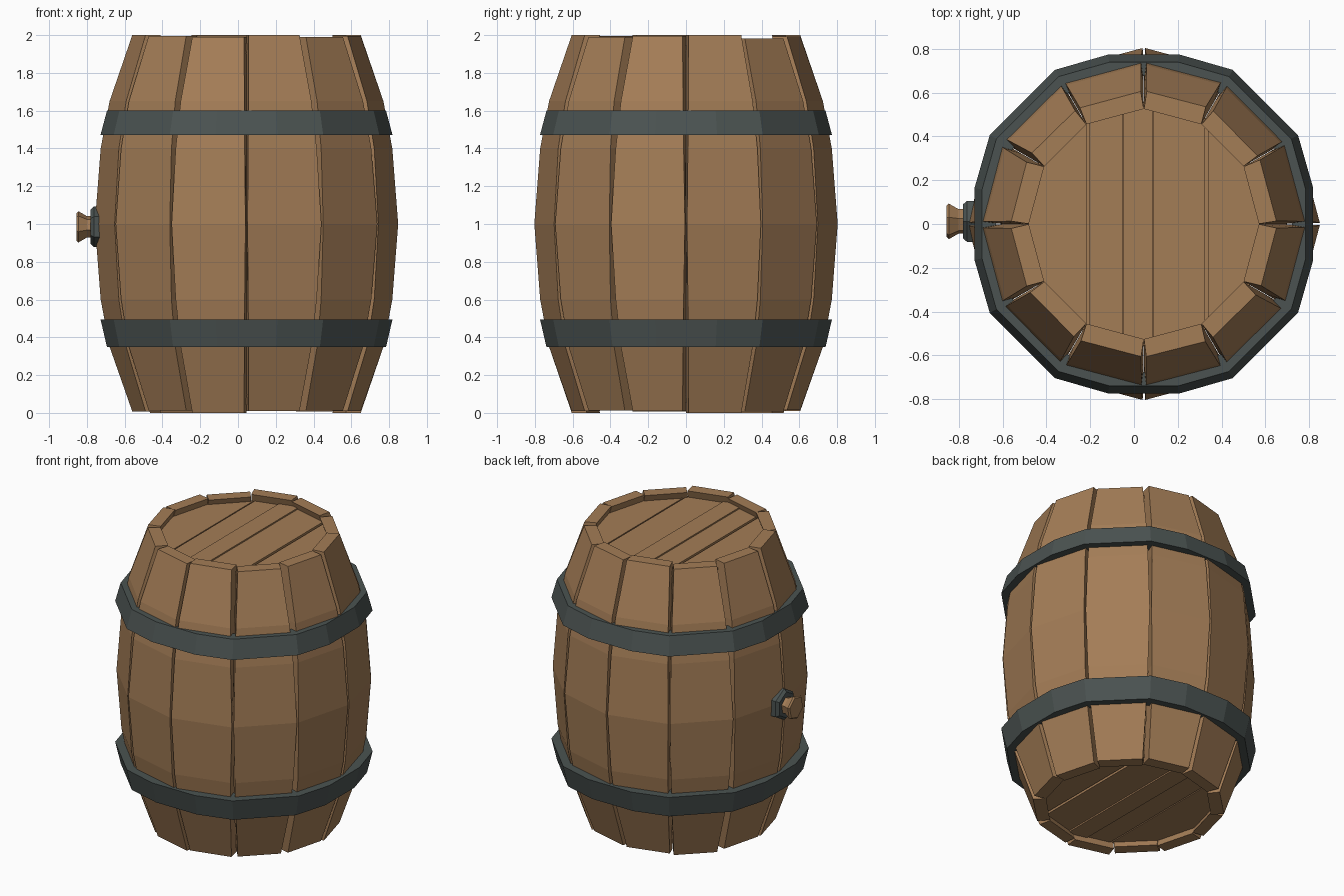
import bpy, bmesh, math, random
from mathutils import Vector

if "Cube" in bpy.data.objects:
    bpy.data.objects.remove(bpy.data.objects["Cube"])

random.seed(4)
CX = 0.045  # barrel axis


def material(name, rgb):
    m = bpy.data.materials.new(name)
    m.diffuse_color = (*rgb, 1)
    m.use_nodes = True
    m.node_tree.nodes["Principled BSDF"].inputs["Base Color"].default_value = m.diffuse_color
    return m


WOOD = material("brown wood", (0.37, 0.205, 0.094))
IRON = material("dark iron", (0.07, 0.086, 0.083))


def finish(bm, name, mat):
    bmesh.ops.recalc_face_normals(bm, faces=bm.faces[:])
    me = bpy.data.meshes.new(name)
    bm.to_mesh(me)
    bm.free()
    me.materials.append(mat)
    ob = bpy.data.objects.new(name, me)
    bpy.context.collection.objects.link(ob)
    return ob


def polar(r, deg, z):
    a = math.radians(deg)
    return Vector((CX + r * math.cos(a), r * math.sin(a), z))


def loft(bm, rings, closed=False):
    """Skin a list of point rings; cap the ends or join last to first."""
    vs = [[bm.verts.new(p) for p in ring] for ring in rings]
    n = len(vs[0])
    for a, b in zip(vs, vs[1:] + vs[:1] if closed else vs[1:]):
        for i in range(n):
            j = (i + 1) % n
            bm.faces.new((a[i], a[j], b[j], b[i]))
    if not closed:
        bm.faces.new(vs[0])
        bm.faces.new(vs[-1])


# Staves: twelve bent boards with V-shaped gaps that open toward the ends
PROFILE = [(0, 0.605), (0.35, 0.725), (0.6, 0.772), (1.0, 0.803),
           (1.4, 0.772), (1.65, 0.725), (2.0, 0.605)]
bm = bmesh.new()
for k in range(12):
    mid = 15 + 30 * k
    low = 0 if k % 4 == 0 else random.uniform(0.004, 0.015)
    high = 2 if k % 3 == 0 else random.uniform(1.98, 1.996)
    left, right = random.uniform(0, 1.6), random.uniform(0, 1.6)
    rings = []
    for z, r in PROFILE:
        t = abs(z - 1)
        zz = min(max(z, low), high)
        inner = r - 0.08
        rings.append([polar(r, mid - 14.6 + t * (left + 0.5), zz),
                      polar(r, mid + 14.6 - t * (right + 0.5), zz),
                      polar(inner, mid + 14.9, zz),
                      polar(inner, mid - 14.9, zz)])
    loft(bm, rings)
finish(bm, "staves", WOOD)

# Lids: planks running front to back, cut from a twelve-sided disc
PLANKS = [(-0.6, -0.217, 0), (-0.205, -0.05, 0.004), (-0.048, 0.085, 0.012),
          (0.087, 0.325, 0.004), (0.338, 0.7, 0)]


def lid(name, z, up):
    bm = bmesh.new()
    for x0, x1, lift in PLANKS:
        part = bmesh.new()
        loft(part, [[polar(0.555, 30 * k, h) for k in range(12)]
                    for h in (z - up * 0.06, z + up * lift)])
        for x, d in ((x0, -1), (x1, 1)):
            cut = bmesh.ops.bisect_plane(
                part, geom=part.verts[:] + part.edges[:] + part.faces[:],
                plane_co=(x, 0, 0), plane_no=(d, 0, 0), clear_outer=True)
            edges = [e for e in cut["geom_cut"] if isinstance(e, bmesh.types.BMEdge)]
            if edges:
                bmesh.ops.holes_fill(part, edges=edges)
        tmp = bpy.data.meshes.new("plank")
        part.to_mesh(tmp)
        part.free()
        bm.from_mesh(tmp)
        bpy.data.meshes.remove(tmp)
    # backing board closes the gaps
    loft(bm, [[polar(0.56, 30 * k, h) for k in range(12)]
              for h in (z - up * 0.08, z - up * 0.04)])
    finish(bm, name, WOOD)


lid("top_lid", 1.945, 1)
lid("bottom_lid", 0.055, -1)


# Iron hoops: slanted bands, slightly flattened at the four sides
def hoop(name, z_wide, z_narrow):
    bm = bmesh.new()
    rings = []
    for q in range(4):
        for a, r in ((12, 0.79), (30, 0.812), (60, 0.812), (78, 0.79)):
            d = 90 * q + a
            rings.append([polar(r, d, z_wide), polar(r - 0.035, d, z_narrow),
                          polar(0.69, d, z_narrow), polar(0.69, d, z_wide)])
    loft(bm, rings, closed=True)
    finish(bm, name, IRON)


hoop("lower_hoop", 0.495, 0.348)
hoop("upper_hoop", 1.472, 1.6)


# Bung on the left side: iron collar and flared wooden plug
def side_plug(name, mat, sections, sides, turn):
    bm = bmesh.new()
    loft(bm, [[(x, 0.012 + r * math.cos(turn + 2 * math.pi * k / sides),
                0.985 + r * math.sin(turn + 2 * math.pi * k / sides))
               for k in range(sides)] for x, r in sections])
    finish(bm, name, mat)


side_plug("bung_collar", IRON, [(-0.70, 0.108), (-0.762, 0.108), (-0.78, 0.09)], 6, math.pi / 6)
side_plug("bung", WOOD, [(-0.74, 0.058), (-0.80, 0.058), (-0.845, 0.085), (-0.855, 0.075)], 6, 0.3)
